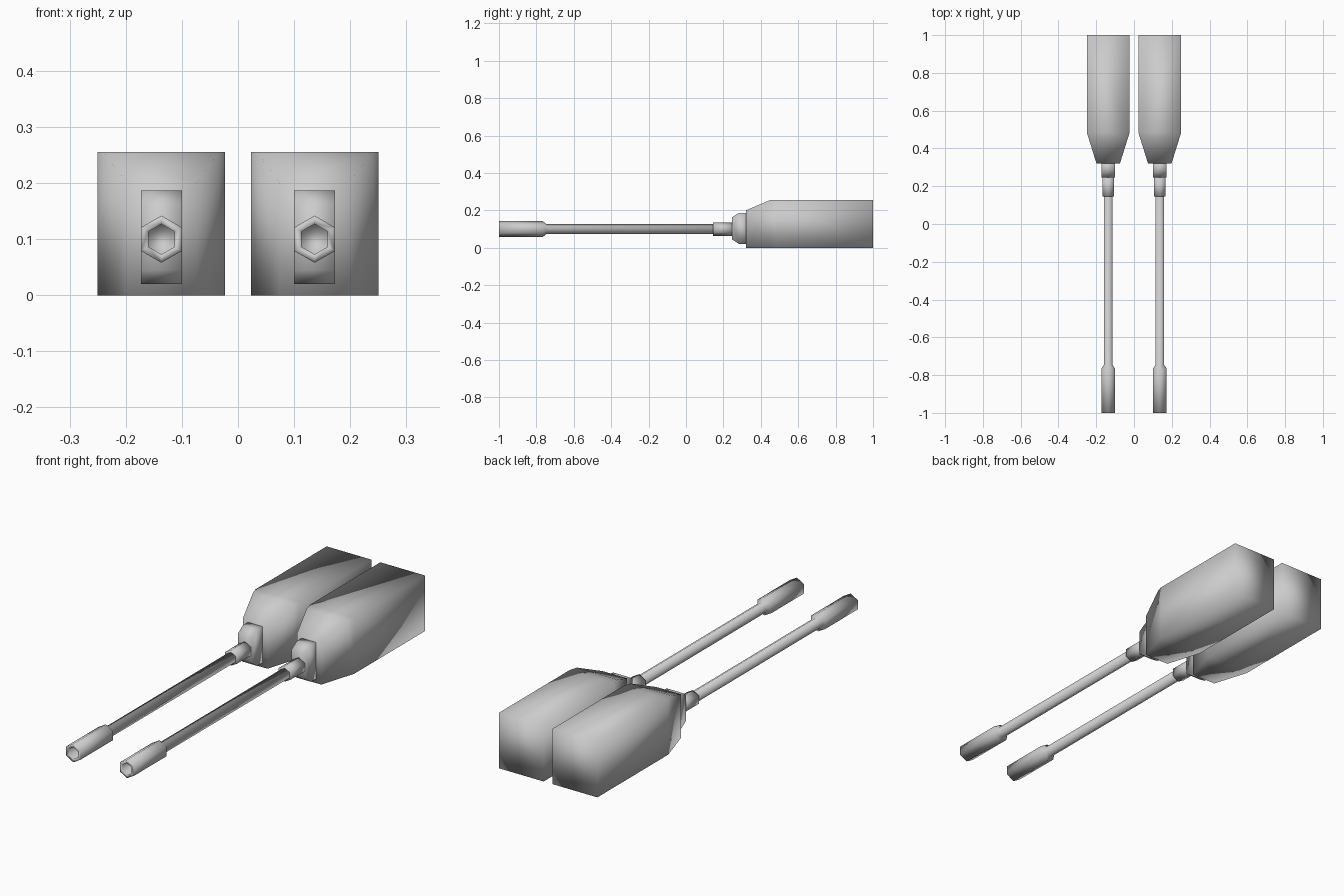
import bpy, bmesh, math

if "Cube" in bpy.data.objects:
    bpy.data.objects.remove(bpy.data.objects["Cube"])

AXIS_X, AXIS_Z = 0.1365, 0.10   # centre line of one of the twin guns


def loft(name, sections):
    """Skin a list of equal-length point loops, cap both ends, mirror to the other side."""
    bm = bmesh.new()
    loops = [[bm.verts.new(p) for p in sec] for sec in sections]
    n = len(loops[0])
    for a, b in zip(loops, loops[1:]):
        for i in range(n):
            j = (i + 1) % n
            bm.faces.new((a[i], a[j], b[j], b[i]))
    bm.faces.new(loops[0])
    bm.faces.new(loops[-1])
    bmesh.ops.recalc_face_normals(bm, faces=bm.faces)
    mesh = bpy.data.meshes.new(name)
    bm.to_mesh(mesh)
    bm.free()
    mesh.polygons.foreach_set("use_smooth", [True] * len(mesh.polygons))
    obj = bpy.data.objects.new(name, mesh)
    bpy.context.collection.objects.link(obj)
    mod = obj.modifiers.new("Mirror", 'MIRROR')
    mod.use_axis[0] = True
    mod.use_clip = False
    mod.use_mirror_merge = False
    return obj


def rect(y, half_w, z0, z1):
    return [(AXIS_X - half_w, y, z0), (AXIS_X + half_w, y, z0),
            (AXIS_X + half_w, y, z1), (AXIS_X - half_w, y, z1)]


def hexagon(y, r):
    angles = [math.radians(90 + 60 * k) for k in range(6)]
    return [(AXIS_X + r * math.cos(a), y, AXIS_Z + r * math.sin(a)) for a in angles]


# Receiver housing: long box tapering at the sides and top toward the front
loft("gun_housing", [rect(1.0, 0.1135, 0, 0.255), rect(0.485, 0.1135, 0, 0.255),
                     rect(0.45, 0.1026, 0, 0.255), rect(0.32, 0.062, 0, 0.20)])

# Mounting block with its front edges cut back above and below
loft("barrel_mount", [rect(0.335, 0.0366, 0.02, 0.187), rect(0.283, 0.0366, 0.02, 0.187),
                      rect(0.246, 0.0366, 0.045, 0.163)])

# Collar around the root of the barrel
loft("barrel_collar", [hexagon(0.25, 0.036), hexagon(0.145, 0.036)])

# Slim barrel, flared muzzle and hollow bore in one six-sided skin
loft("barrel", [hexagon(y, r) for y, r in (
    (0.15, 0.026), (-0.745, 0.026), (-0.765, 0.042),
    (-1.0, 0.042), (-1.0, 0.027), (-0.85, 0.027))])
